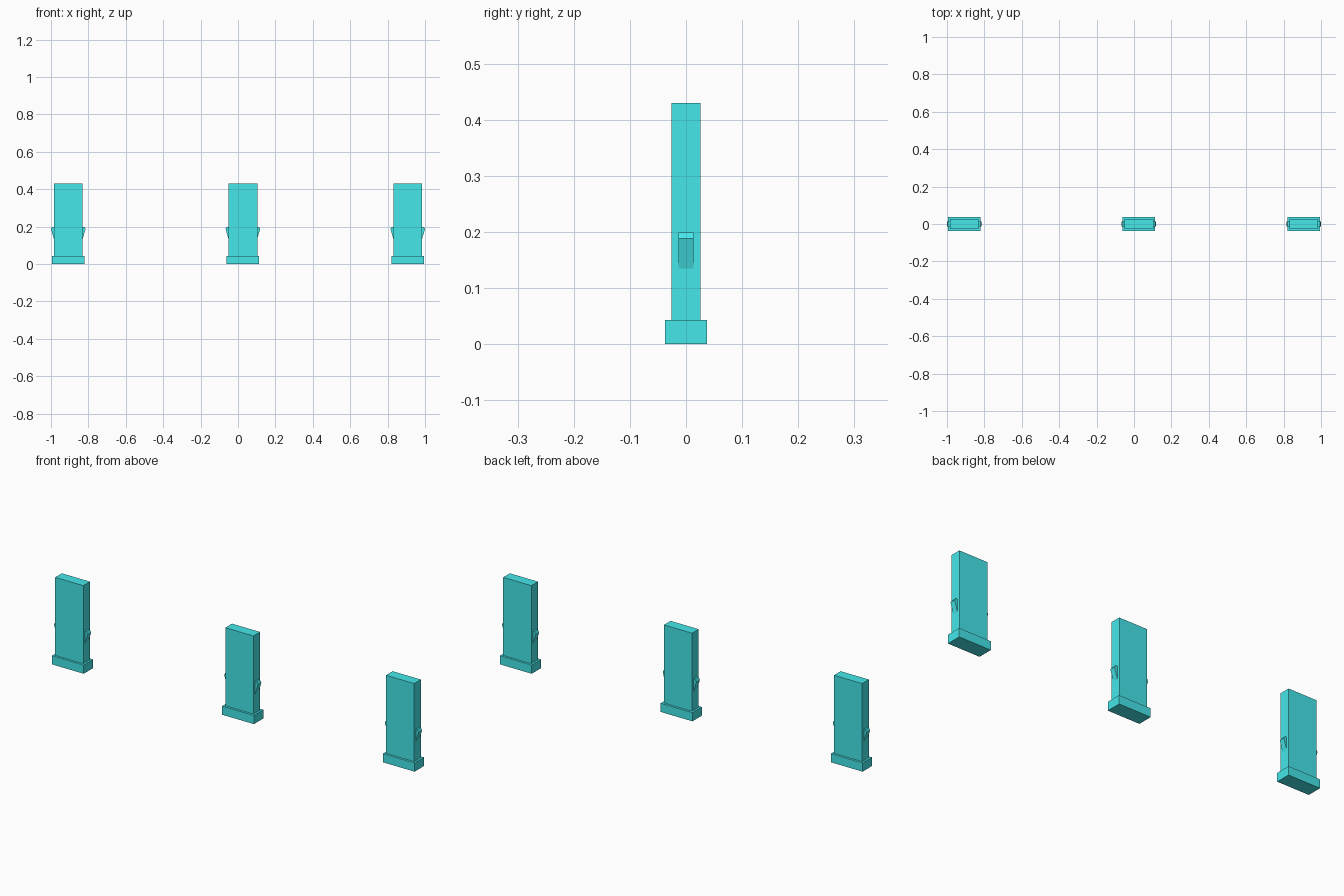
import bpy, bmesh

if "Cube" in bpy.data.objects:
    bpy.data.objects.remove(bpy.data.objects["Cube"])

teal = bpy.data.materials.new("teal")
teal.diffuse_color = (0.06, 0.8, 0.82, 1)
teal.use_nodes = True
teal.node_tree.nodes["Principled BSDF"].inputs["Base Color"].default_value = teal.diffuse_color


def finish(name, bm):
    bmesh.ops.recalc_face_normals(bm, faces=bm.faces[:])
    mesh = bpy.data.meshes.new(name)
    bm.to_mesh(mesh)
    bm.free()
    mesh.materials.append(teal)
    obj = bpy.data.objects.new(name, mesh)
    bpy.context.collection.objects.link(obj)


def box(name, x, width, depth, z0, z1):
    bm = bmesh.new()
    bmesh.ops.create_cube(bm, size=1)
    for v in bm.verts:
        v.co = (x + v.co.x * width, v.co.y * depth, z0 + (v.co.z + 0.5) * (z1 - z0))
    finish(name, bm)


def barb(name, x, side):
    # Wedge profile in x-z, widened along y
    profile = [(0.075, 0.135), (0.077, 0.135), (0.0925, 0.188), (0.086, 0.199), (0.075, 0.199)]
    bm = bmesh.new()
    face = bm.faces.new([bm.verts.new((x + side * px, -0.0135, pz)) for px, pz in profile])
    new = bmesh.ops.extrude_face_region(bm, geom=[face])["geom"]
    moved = [g for g in new if isinstance(g, bmesh.types.BMVert)]
    bmesh.ops.translate(bm, verts=moved, vec=(0, 0.027, 0))
    finish(name, bm)


# Three identical pegs in a row
for label, x in (("left", -0.9075), ("middle", 0.026), ("right", 0.9075)):
    box(f"{label}_foot", x, 0.174, 0.074, 0, 0.043)
    box(f"{label}_post", x, 0.154, 0.052, 0.043, 0.43)
    barb(f"{label}_outer_barb_left", x, -1)
    barb(f"{label}_outer_barb_right", x, 1)
